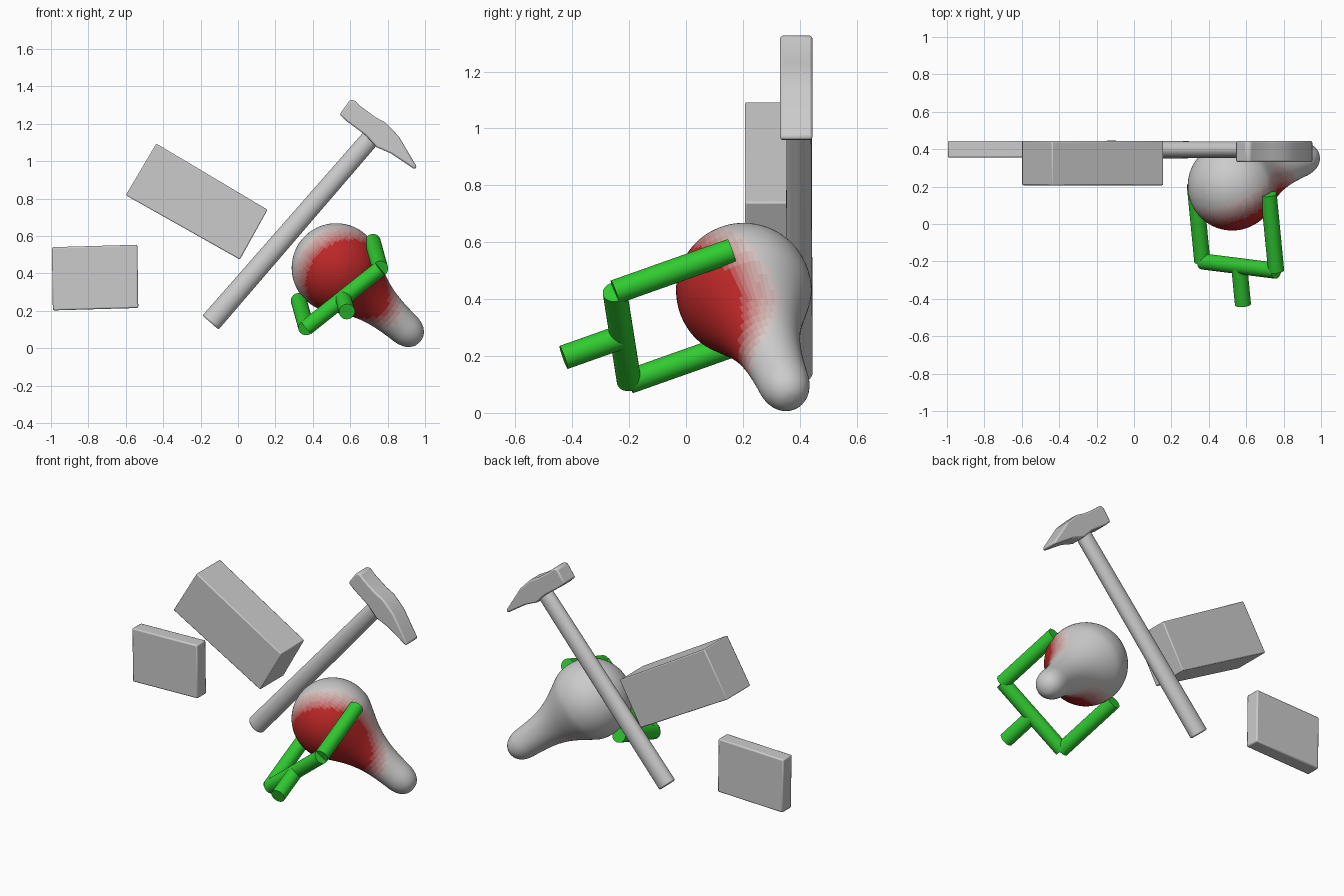
import bpy, bmesh, math
from mathutils import Vector, Matrix

if "Cube" in bpy.data.objects:
    bpy.data.objects.remove(bpy.data.objects["Cube"])


def material(name, rgb):
    m = bpy.data.materials.new(name)
    m.diffuse_color = (*rgb, 1)
    m.use_nodes = True
    m.node_tree.nodes["Principled BSDF"].inputs["Base Color"].default_value = m.diffuse_color
    return m


def finish(name, bm, bevel=0, smooth=35):
    bmesh.ops.recalc_face_normals(bm, faces=bm.faces)
    me = bpy.data.meshes.new(name)
    bm.to_mesh(me)
    bm.free()
    ob = bpy.data.objects.new(name, me)
    bpy.context.collection.objects.link(ob)
    bpy.context.view_layer.objects.active = ob
    for o in bpy.context.selected_objects:
        o.select_set(False)
    ob.select_set(True)
    if bevel:
        mod = ob.modifiers.new("bevel", "BEVEL")
        mod.width, mod.segments = bevel, 2
    if smooth:
        bpy.ops.object.shade_smooth_by_angle(angle=math.radians(smooth))
    return ob


def slab(name, outline, y0, y1, bevel):
    """Extrude an x-z outline from y0 to y1."""
    bm = bmesh.new()
    face = bm.faces.new([bm.verts.new((x, y0, z)) for x, z in outline])
    ext = bmesh.ops.extrude_face_region(bm, geom=[face])["geom"]
    verts = [g for g in ext if isinstance(g, bmesh.types.BMVert)]
    bmesh.ops.translate(bm, verts=verts, vec=(0, y1 - y0, 0))
    return finish(name, bm, bevel)


def rod(name, a, b, r1, r2=None, bevel=0, segs=32, y_scale=1):
    a, b = Vector(a), Vector(b)
    d = b - a
    bm = bmesh.new()
    bmesh.ops.create_cone(bm, cap_ends=True, segments=segs, radius1=r1,
                          radius2=r2 or r1, depth=d.length)
    bmesh.ops.transform(bm, verts=bm.verts,
                        matrix=d.to_track_quat("Z", "Y").to_matrix().to_4x4())
    for v in bm.verts:
        v.co.y *= y_scale
        v.co += (a + b) / 2
    return finish(name, bm, bevel)


# Flat box and thick box
slab("flat_box", [(-.995, .54), (-.538, .553), (-.533, .215), (-.99, .202)],
     .355, .445, .008)
slab("thick_box", [(-.437, 1.094), (.158, .74), (.01, .474), (-.6, .818)],
     .207, .443, .006)

# Hammer: tapered handle and wedge head
rod("hammer_handle", (-.147, .397, .137), (.72, .397, 1.135), .057, .05,
    bevel=.008, y_scale=.85)
slab("hammer_head",
     [(.543, 1.25), (.598, 1.326), (.622, 1.326), (.66, 1.29), (.735, 1.235),
      (.79, 1.205), (.86, 1.132), (.956, .97), (.945, .956), (.82, 1.04),
      (.74, 1.075), (.68, 1.14), (.575, 1.218)], .331, .444, .01)

# Light bulb: spun profile (distance along axis, radius)
body, tip = Vector((.525, .203, .43)), Vector((.91, .35, .09))
R = .238
pts = [(-R * math.cos(a), R * math.sin(a))
       for a in (math.radians(12 * i) for i in range(10))]
pts += [(.14, .192), (.22, .15), (.30, .12), (.38, .103), (.46, .094),
        (.53, .088), (.58, .07), (.61, .038), (.618, 0)]
curve = []
for i in range(len(pts) - 1):
    p0, p1, p2, p3 = (Vector(pts[min(max(i + k, 0), len(pts) - 1)])
                      for k in (-1, 0, 1, 2))
    for t in (0, .33, .67):
        curve.append(.5 * (2 * p1 + (p2 - p0) * t
                           + (2 * p0 - 5 * p1 + 4 * p2 - p3) * t * t
                           + (3 * p1 - p0 - 3 * p2 + p3) * t ** 3))
curve.append(Vector(pts[-1]))
bm = bmesh.new()
line = [bm.verts.new((max(r, 0), 0, t)) for t, r in curve]
edges = [bm.edges.new(p) for p in zip(line, line[1:])]
bmesh.ops.spin(bm, geom=line + edges, cent=(0, 0, 0), axis=(0, 0, 1),
               angle=math.tau, steps=72)
bmesh.ops.remove_doubles(bm, verts=bm.verts, dist=1e-4)
rot = (tip - body).to_track_quat("Z", "Y").to_matrix().to_4x4()
bmesh.ops.transform(bm, verts=bm.verts, matrix=Matrix.Translation(body) @ rot)

# Red patch fading into grey around the grasp centre
BANDS = 8
focus = Vector((.63, -.02, .31))
for f in bm.faces:
    w = (.39 - (f.calc_center_median() - focus).length) / .12
    f.material_index = round(min(max(w, 0), 1) * BANDS)
bulb = finish("light_bulb", bm, smooth=60)
grey, red = Vector((.7, .66, .64)), Vector((.5, .02, .02))
bulb.data.materials.append(None)
for i in range(1, BANDS + 1):
    bulb.data.materials.append(
        material(f"patch_red_{i}", grey.lerp(red, i / BANDS)))

# Gripper: crossbar, two fingers and a stem
green = material("gripper_green", (.03, .6, .03))
left, right = Vector((.365, -.2, .11)), Vector((.76, -.25, .425))
reach = Vector((-.04, .41, .145))
mid = (left + right) / 2
for name, a, b in (("gripper_crossbar", left, right),
                   ("gripper_left_finger", left, left + reach),
                   ("gripper_right_finger", right, right + reach),
                   ("gripper_stem", mid, mid - reach * .5)):
    rod(name, a, b, .043).data.materials.append(green)
